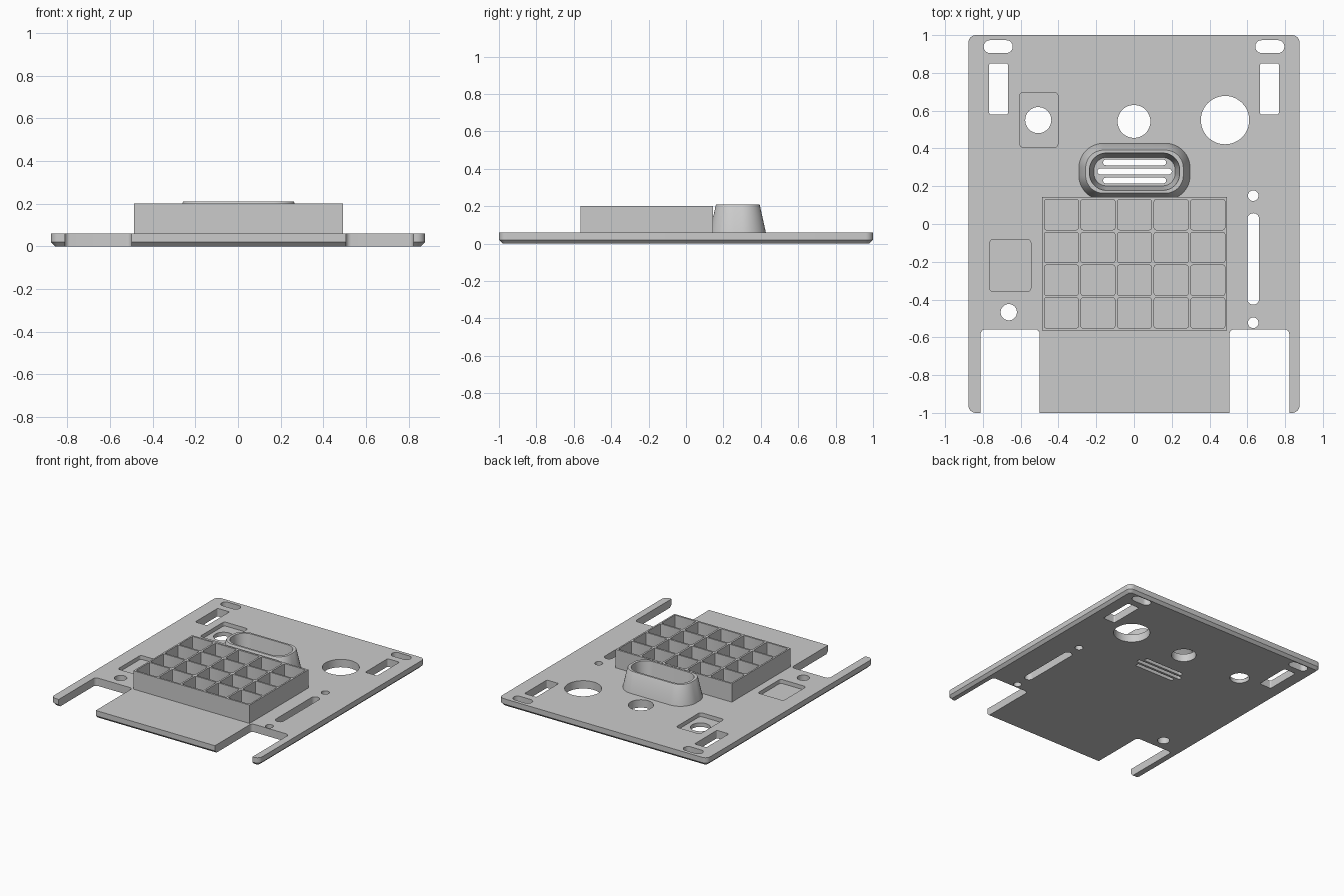
import bpy, bmesh, math

cube = bpy.data.objects.get("Cube")
if cube:
    bpy.data.objects.remove(cube, do_unlink=True)

grey = bpy.data.materials.new("plain grey")
grey.use_nodes = True
grey.diffuse_color = (0.6, 0.6, 0.6, 1)
grey.node_tree.nodes["Principled BSDF"].inputs["Base Color"].default_value = (0.6, 0.6, 0.6, 1)


def outline(cx, cy, hx, hy, r, steps):
    """Rounded rectangle; r equal to a half size gives a slot or a circle."""
    pts = []
    for q, (sx, sy) in enumerate([(1, 1), (-1, 1), (-1, -1), (1, -1)]):
        for i in range(steps + 1):
            a = math.pi / 2 * (q + i / steps)
            pts.append((cx + sx * (hx - r) + r * math.cos(a),
                        cy + sy * (hy - r) + r * math.sin(a)))
    return pts


def loft(name, x0, x1, y0, y1, r, levels, steps=8):
    """Solid through rounded rectangles; levels are (z, inset)."""
    bm = bmesh.new()
    rings = []
    for z, inset in levels:
        pts = outline((x0 + x1) / 2, (y0 + y1) / 2, (x1 - x0) / 2 - inset,
                      (y1 - y0) / 2 - inset, max(r - inset, 0.002), steps)
        rings.append([bm.verts.new((x, y, z)) for x, y in pts])
    n = len(rings[0])
    bm.faces.new(rings[0][::-1])
    bm.faces.new(rings[-1])
    for a, b in zip(rings, rings[1:]):
        for i in range(n):
            j = (i + 1) % n
            bm.faces.new((a[i], a[j], b[j], b[i]))
    bmesh.ops.remove_doubles(bm, verts=bm.verts, dist=1e-5)
    bmesh.ops.recalc_face_normals(bm, faces=bm.faces)
    mesh = bpy.data.meshes.new(name)
    bm.to_mesh(mesh)
    bm.free()
    mesh.materials.append(grey)
    obj = bpy.data.objects.new(name, mesh)
    bpy.context.collection.objects.link(obj)
    return obj


def box(name, x0, x1, y0, y1, z0, z1):
    bpy.ops.mesh.primitive_cube_add(size=1, location=((x0 + x1) / 2, (y0 + y1) / 2, (z0 + z1) / 2))
    obj = bpy.context.object
    obj.name = name
    obj.scale = (x1 - x0, y1 - y0, z1 - z0)
    bpy.ops.object.transform_apply(location=True, rotation=False, scale=True)
    obj.data.materials.append(grey)
    return obj


THICK, FLOOR = 0.06, 0.03
THROUGH = [(-0.1, 0), (0.3, 0)]
POCKET = [(FLOOR, 0), (0.3, 0)]

# Base plate with a chamfered lower edge
plate = loft("base_plate", -0.877, 0.877, -1, 1, 0.04, [(0, 0.02), (0.02, 0), (THICK, 0)])

# Divided tray and hollow oval cup
tray = box("divided_tray", -0.487, 0.493, -0.565, 0.144, THICK, 0.2)
cup = loft("oval_cup", -0.292, 0.297, 0.127, 0.427, 0.13, [(THICK, 0), (0.204, 0.032), (0.21, 0.036)], 16)

plate_cuts, shared_cuts = [], []


def hole(x0, x1, y0, y1, r, levels=THROUGH):
    plate_cuts.append(loft("cutter", x0, x1, y0, y1, r, levels))


def round_hole(x, y, r):
    plate_cuts.append(loft("cutter", x - r, x + r, y - r, y + r, r, THROUGH, 12))


# Strap slots and windows at the back corners
for s in (-1, 1):
    hole(s * 0.719 - 0.077, s * 0.719 + 0.077, 0.905, 0.973, 0.034)
    hole(s * 0.717 - 0.05, s * 0.717 + 0.05, 0.58, 0.85, 0.01)

# Round holes
for x, y, r in [(-0.507, 0.55, 0.069), (0, 0.543, 0.087), (0.482, 0.55, 0.128),
                (-0.663, -0.467, 0.043), (0.631, 0.15, 0.028), (0.631, -0.523, 0.028)]:
    round_hole(x, y, r)

# Long slot, front notches and shallow pockets
hole(0.6, 0.663, -0.427, 0.057, 0.031)
hole(-0.812, -0.499, -1.2, -0.558, 0.025)
hole(0.506, 0.822, -1.2, -0.558, 0.025)
hole(-0.605, -0.403, 0.405, 0.697, 0.02, POCKET)
hole(-0.764, -0.546, -0.358, -0.082, 0.02, POCKET)

# Drain slots below the cup
for y, half in [(0.23, 0.167), (0.278, 0.197), (0.326, 0.167)]:
    hole(0.003 - half, 0.003 + half, y - 0.015, y + 0.015, 0.0149)

# Cup cavity and tray compartments
shared_cuts.append(loft("cutter", -0.236, 0.242, 0.178, 0.376, 0.09,
                        [(FLOOR, 0.024), (0.21, 0), (0.25, 0)], 16))
for col in range(5):
    for row in range(4):
        x, y = -0.385 + col * 0.194, -0.471 + row * 0.1735
        shared_cuts.append(loft("cutter", x - 0.09, x + 0.09, y - 0.08, y + 0.08, 0.01, POCKET, 2))


def apply_cuts(target, cutters):
    bpy.context.view_layer.objects.active = target
    for cutter in cutters:
        mod = target.modifiers.new("cut", 'BOOLEAN')
        mod.operation, mod.solver, mod.object = 'DIFFERENCE', 'EXACT', cutter
        bpy.ops.object.modifier_apply(modifier=mod.name)


apply_cuts(plate, plate_cuts + shared_cuts)
apply_cuts(tray, shared_cuts[1:])
apply_cuts(cup, shared_cuts)
for cutter in plate_cuts + shared_cuts:
    bpy.data.objects.remove(cutter, do_unlink=True)

# Smooth curved walls, keep edges crisp
for obj in (plate, tray, cup):
    bpy.ops.object.select_all(action='DESELECT')
    obj.select_set(True)
    bpy.context.view_layer.objects.active = obj
    bpy.ops.object.shade_smooth_by_angle(angle=math.radians(25))
